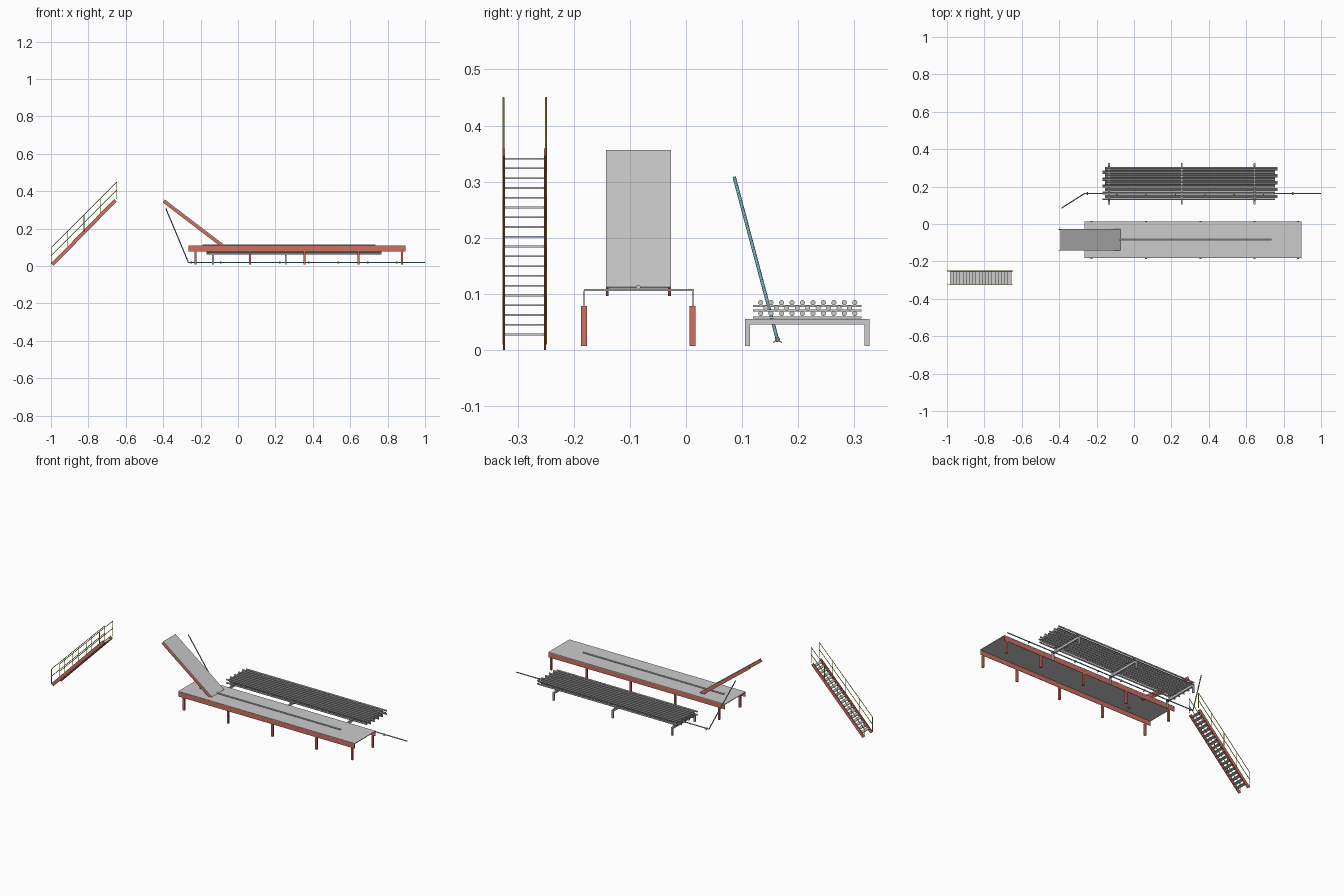
import bpy, bmesh
from mathutils import Vector, Matrix

if "Cube" in bpy.data.objects:
    bpy.data.objects.remove(bpy.data.objects["Cube"])


def material(name, rgb):
    m = bpy.data.materials.new(name)
    m.diffuse_color = (*rgb, 1)
    m.use_nodes = True
    m.node_tree.nodes["Principled BSDF"].inputs["Base Color"].default_value = m.diffuse_color
    return m


RED = material("red_paint", (0.62, 0.16, 0.12))
YELLOW = material("yellow_paint", (0.8, 0.65, 0.05))
TEAL = material("teal_paint", (0.22, 0.52, 0.58))
BROWN = material("brown_steel", (0.35, 0.2, 0.16))


class Part:
    """Collects bars and rods into one named mesh."""

    def __init__(self):
        self.bm = bmesh.new()

    def box(self, lo, hi):
        lo, hi = Vector(lo), Vector(hi)
        m = Matrix.Translation((lo + hi) / 2) @ Matrix.Diagonal((*(hi - lo), 1))
        bmesh.ops.create_cube(self.bm, size=1, matrix=m)

    def bar(self, p, q, width, height):
        # rectangular bar between two points, width sideways
        p, q = Vector(p), Vector(q)
        d = q - p
        m = (Matrix.Translation((p + q) / 2) @ d.to_track_quat('X', 'Z').to_matrix().to_4x4()
             @ Matrix.Diagonal((d.length, width, height, 1)))
        bmesh.ops.create_cube(self.bm, size=1, matrix=m)

    def rod(self, p, q, r, n=12):
        p, q = Vector(p), Vector(q)
        d = q - p
        m = Matrix.Translation((p + q) / 2) @ d.to_track_quat('Z', 'Y').to_matrix().to_4x4()
        bmesh.ops.create_cone(self.bm, cap_ends=True, segments=n, radius1=r, radius2=r,
                              depth=d.length, matrix=m)

    def finish(self, name, mat=None, smooth=False):
        me = bpy.data.meshes.new(name)
        self.bm.to_mesh(me)
        self.bm.free()
        ob = bpy.data.objects.new(name, me)
        bpy.context.collection.objects.link(ob)
        if mat:
            me.materials.append(mat)
        if smooth:
            bpy.context.view_layer.objects.active = ob
            ob.select_set(True)
            bpy.ops.object.shade_smooth_by_angle()
            ob.select_set(False)
        return ob


# Stairway: stringers, treads and handrails
p = Part()
for y in (-0.3245, -0.2515):
    p.bar((-0.993, y, 0.007), (-0.655, y, 0.352), 0.004, 0.019)
p.finish("stair_stringers", RED)

p = Part()
for i in range(19):
    z = 0.0275 + i * 0.01742
    x = -0.993 + (z - 0.007) * 0.98
    p.box((x - 0.010, -0.323, z - 0.0015), (x + 0.010, -0.253, z + 0.0015))
p.finish("stair_treads")

p = Part()
for y in (-0.3255, -0.2495):
    for i in range(5):
        x = -0.998 + i * 0.0873
        z = x + 1.0
        p.rod((x, y, z + 0.008), (x, y, z + 0.098), 0.0018, 8)
    for h in (0.055, 0.098):
        p.rod((-0.998, y, 0.002 + h), (-0.648, y, 0.352 + h), 0.0018, 8)
p.finish("stair_handrails", YELLOW, True)

# Raised deck with side beams and legs
p = Part()
p.box((-0.265, -0.182, 0.105), (0.895, 0.014, 0.109))
p.finish("deck_plate")

p = Part()
for y in (-0.1815, 0.0125):
    p.box((-0.265, y - 0.001, 0.078), (0.895, y + 0.001, 0.106))
p.finish("deck_side_beams", RED)

p = Part()
for y in (-0.1815, 0.0115):
    for x in (-0.227, 0.063, 0.355, 0.644, 0.878):
        p.box((x - 0.0055, y - 0.0055, 0.007), (x + 0.0055, y + 0.0055, 0.078))
p.finish("deck_legs", RED)

# Pipe lying along the deck
p = Part()
p.rod((-0.19, -0.085, 0.112), (0.735, -0.085, 0.112), 0.004, 16)
p.finish("deck_pipe", None, True)

# Sloping ramp with side rails
p = Part()
p.bar((-0.393, -0.085, 0.355), (-0.073, -0.085, 0.111), 0.116, 0.003)
p.finish("ramp_plate")
p = Part()
for y in (-0.1405, -0.0295):
    p.bar((-0.397, y, 0.347), (-0.077, y, 0.103), 0.005, 0.018)
p.finish("ramp_side_rails", RED)

# Rack frames
p = Part()
for x in (-0.134, 0.255, 0.644):
    p.box((x - 0.005, 0.105, 0.045), (x + 0.005, 0.327, 0.055))
    for y in (0.105, 0.318):
        p.box((x - 0.005, y, 0.007), (x + 0.005, y + 0.009, 0.045))
p.finish("rack_frames")

# Staggered stack of pipes and the spacer bars between layers
p = Part()
for row, z in enumerate((0.065, 0.0747, 0.0845)):
    for i in range(10):
        y = 0.133 + i * 0.01865 + (0.0093 if row == 1 else 0)
        if row == 1 and i == 9:
            continue
        shift = 0.012 * ((i + row) % 2)
        p.rod((-0.168 + shift, y, z), (0.754 + shift, y, z), 0.0045, 14)
p.finish("stacked_pipes", None, True)

p = Part()
for x in (-0.134, 0.255, 0.644):
    for z in (0.058, 0.0705, 0.0785):
        p.box((x - 0.003, 0.119, z - 0.0015), (x + 0.003, 0.313, z + 0.0015))
p.finish("pipe_spacers")

# Pipeline: ground run plus rising section
p = Part()
bend = (-0.265, 0.163, 0.0185)
p.rod(bend, (1.0, 0.163, 0.0185), 0.003, 12)
p.rod(bend, (-0.386, 0.086, 0.308), 0.003, 12)
bmesh.ops.create_uvsphere(p.bm, u_segments=12, v_segments=8, radius=0.0035,
                          matrix=Matrix.Translation(bend))
p.finish("pipeline", TEAL, True)

# Splayed pipeline supports with clamps
p = Part()
for i in range(8):
    x = 0.85 - i * 0.157
    p.rod((x - 0.004, 0.163, 0.0185), (x + 0.004, 0.163, 0.0185), 0.0045, 12)
    for s in (-1, 1):
        p.bar((x, 0.163, 0.018), (x, 0.163 + s * 0.008, 0.013), 0.006, 0.0015)
p.finish("pipeline_supports", BROWN)
